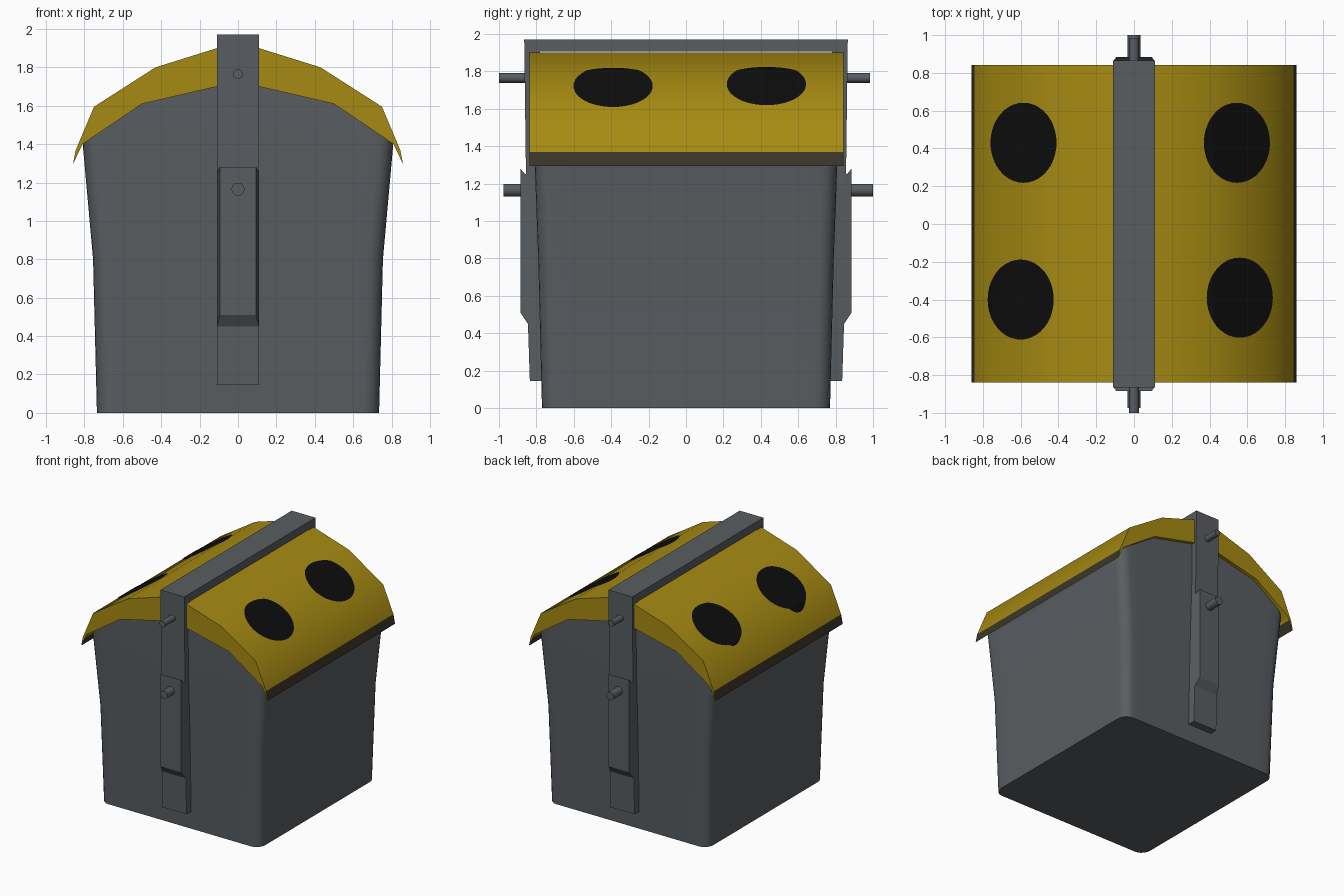
import bpy, bmesh, math
from mathutils import Vector, Matrix

cube = bpy.data.objects.get("Cube")
if cube:
    bpy.data.objects.remove(cube, do_unlink=True)


def material(name, rgb):
    m = bpy.data.materials.new(name)
    m.use_nodes = True
    m.diffuse_color = (*rgb, 1)
    m.node_tree.nodes["Principled BSDF"].inputs["Base Color"].default_value = (*rgb, 1)
    return m


GREY = material("steel grey", (0.10, 0.11, 0.12))
YELLOW = material("yellow", (0.38, 0.255, 0.006))
BLACK = material("black", (0.004, 0.004, 0.004))
OLIVE = material("dark olive", (0.042, 0.037, 0.022))


def finish(bm, name, *mats, angle=40):
    bmesh.ops.recalc_face_normals(bm, faces=bm.faces)
    mesh = bpy.data.meshes.new(name)
    bm.to_mesh(mesh)
    bm.free()
    for m in mats:
        mesh.materials.append(m)
    obj = bpy.data.objects.new(name, mesh)
    bpy.context.collection.objects.link(obj)
    bpy.ops.object.select_all(action="DESELECT")
    obj.select_set(True)
    bpy.context.view_layer.objects.active = obj
    bpy.ops.object.shade_smooth_by_angle(angle=math.radians(angle))
    return obj


def loft(rings):
    """Closed skin through rings of equal point count, capped at both ends."""
    bm = bmesh.new()
    loops = [[bm.verts.new(p) for p in ring] for ring in rings]
    n = len(loops[0])
    for a, b in zip(loops, loops[1:]):
        for i in range(n):
            j = (i + 1) % n
            bm.faces.new((a[i], a[j], b[j], b[i]))
    bm.faces.new(loops[0])
    bm.faces.new(loops[-1])
    return bm


def height(profile, x):
    """Height of a symmetric arch at x, by straight segments."""
    x = abs(x)
    if x <= profile[0][0]:
        return profile[0][1]
    for (x0, z0), (x1, z1) in zip(profile, profile[1:]):
        if x <= x1:
            return z0 + (z1 - z0) * (x - x0) / (x1 - x0)
    return profile[-1][1]


# Half arches of the lid, from the ridge outwards
OUTER = [(0.11, 1.90), (0.43, 1.80), (0.75, 1.595), (0.845, 1.37), (0.86, 1.295)]
INNER = [(0.11, 1.70), (0.50, 1.61), (0.81, 1.40)]


def body_ring(hx, hy, z=None, r=0.08):
    """Rounded rectangle; without z it follows the underside of the lid."""
    corners = []
    for k, (sx, sy) in enumerate([(1, 1), (-1, 1), (-1, -1), (1, -1)]):
        for s in range(6):
            a = math.pi / 2 * (k + s / 5)
            corners.append((sx * (hx - r) + r * math.cos(a), sy * (hy - r) + r * math.sin(a)))
    pts = []
    for i, p in enumerate(corners):
        q = corners[(i + 1) % len(corners)]
        steps = 16 if i % 6 == 5 else 1
        for s in range(steps):
            pts.append((p[0] + (q[0] - p[0]) * s / steps, p[1] + (q[1] - p[1]) * s / steps))
    return [(x, y, height(INNER, x) + 0.02 if z is None else z) for x, y in pts]


# Container body, flaring upwards
finish(loft([body_ring(0.735, 0.77, 0), body_ring(0.755, 0.79, 0.8),
             body_ring(0.808, 0.812, 1.39), body_ring(0.81, 0.814)]), "container_body", GREY)

# Arched lid with a dark lower rim
half = OUTER + INNER[::-1]
outline = OUTER + INNER[::-1] + [(-x, z) for x, z in INNER] + [(-x, z) for x, z in OUTER[::-1]]
bm = loft([[(x, y, z) for x, z in outline] for y in (-0.838, 0.842)])
bmesh.ops.bisect_plane(bm, geom=bm.verts[:] + bm.edges[:] + bm.faces[:],
                       plane_co=(0, 0, 1.37), plane_no=(0, 0, 1))
for f in bm.faces:
    f.material_index = int(f.calc_center_median().z < 1.37)
finish(bm, "arched_lid", YELLOW, OLIVE)

# Round openings, draped on the lid as thin black plates
for name, x, y in [("front_left", 0.56, -0.39), ("back_left", 0.545, 0.43),
                   ("front_right", -0.60, -0.40), ("back_right", -0.585, 0.43)]:
    bm = bmesh.new()
    bmesh.ops.create_circle(bm, cap_ends=True, segments=40, radius=1)
    bm.transform(Matrix.Translation((x, y, 0)) @ Matrix.Diagonal((0.175, 0.212, 1, 1)))
    for cut in (0.43, 0.75):
        bmesh.ops.bisect_plane(bm, geom=bm.verts[:] + bm.edges[:] + bm.faces[:],
                               plane_co=(math.copysign(cut, x), 0, 0), plane_no=(1, 0, 0))
    for v in bm.verts:
        v.co.z = height(OUTER, v.co.x) + 0.005
    bm.normal_update()
    finish(bm, name + "_opening", BLACK)


def strip(name, profile, taper_from=9):
    """Band 0.22 wide with a side profile; its proud face may be narrower."""
    bm = loft([[(x, y, z) for y, z in profile] for x in (-0.11, 0.11)])
    for v in bm.verts:
        if abs(v.co.y) > taper_from:
            v.co.x *= 0.85
    return finish(bm, name, GREY, angle=30)


# Strap over the lid
arm = [(0.78, 1.905), (0.78, 1.2), (0.855, 1.2), (0.865, 1.97)]
strip("lid_strap", arm + [(-y, z) for y, z in arm[::-1]])

# Brackets and pins on front and back
BRACKET = [(0.76, 0.145), (0.835, 0.145), (0.845, 0.45), (0.885, 0.51),
           (0.885, 1.28), (0.86, 1.25), (0.78, 1.25)]
for side, s, upper, lower in [("front", -1, 1.0, 0.975), ("back", 1, 0.983, 1.0)]:
    strip(side + "_bracket", [(s * y, z) for y, z in BRACKET], 0.88)
    for part, z, r, end in [("upper", 1.765, 0.026, upper), ("lower", 1.165, 0.034, lower)]:
        bm = bmesh.new()
        bmesh.ops.create_cone(bm, cap_ends=True, segments=16, radius1=r, radius2=r, depth=end - 0.8)
        bm.transform(Matrix.Translation((0, s * (end + 0.8) / 2, z))
                     @ Matrix.Rotation(math.pi / 2, 4, "X"))
        finish(bm, f"{side}_{part}_pin", GREY)
